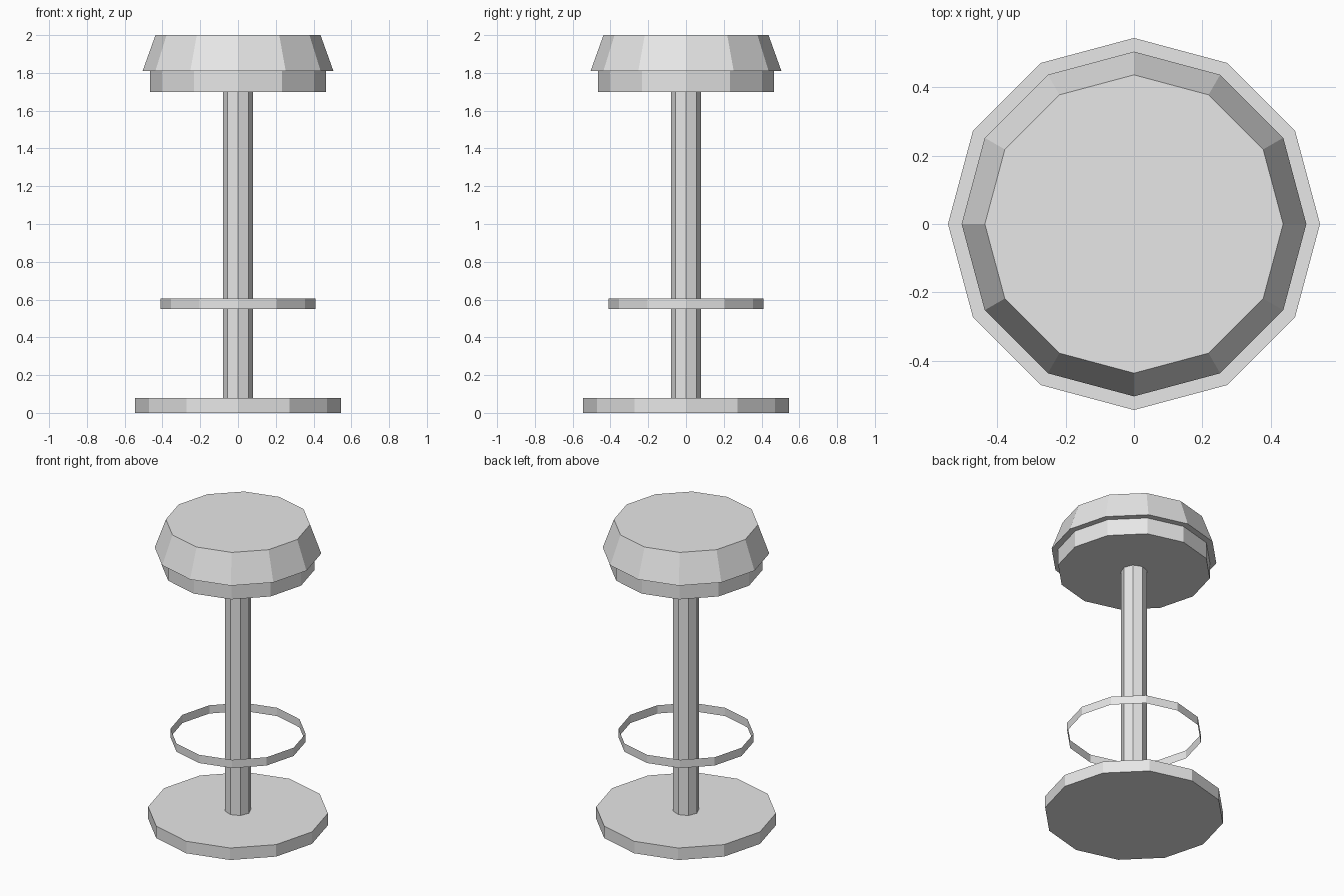
import bpy
import bmesh
import math

if "Cube" in bpy.data.objects:
    bpy.data.objects.remove(bpy.data.objects["Cube"])

grey = bpy.data.materials.new("light_grey")
grey.diffuse_color = (0.8, 0.8, 0.8, 1)
grey.use_nodes = True
grey.node_tree.nodes["Principled BSDF"].inputs["Base Color"].default_value = grey.diffuse_color


def lathe(name, sides, z0, z1, r0, r1, caps=True):
    """Faceted round part from z0 to z1, with a corner on each axis."""
    bm = bmesh.new()
    rings = []
    for r, z in ((r0, z0), (r1, z1)):
        angles = [2 * math.pi * i / sides for i in range(sides)]
        rings.append([bm.verts.new((r * math.cos(a), r * math.sin(a), z)) for a in angles])
    low, high = rings
    for i in range(sides):
        j = (i + 1) % sides
        bm.faces.new((low[i], low[j], high[j], high[i]))
    if caps:
        bm.faces.new(low[::-1])
        bm.faces.new(high)
    mesh = bpy.data.meshes.new(name)
    bm.to_mesh(mesh)
    bm.free()
    mesh.materials.append(grey)
    obj = bpy.data.objects.new(name, mesh)
    bpy.context.collection.objects.link(obj)
    return obj


# Floor plate and column
lathe("base", 12, 0.0, 0.08, 0.545, 0.545)
lathe("column", 8, 0.08, 1.70, 0.08, 0.08)
# Thin open foot ring
lathe("foot_ring", 12, 0.55, 0.605, 0.41, 0.41, caps=False)
# Seat support and tapered cushion
lathe("seat_support", 12, 1.70, 1.81, 0.465, 0.465)
lathe("seat_cushion", 12, 1.81, 2.0, 0.505, 0.437)
